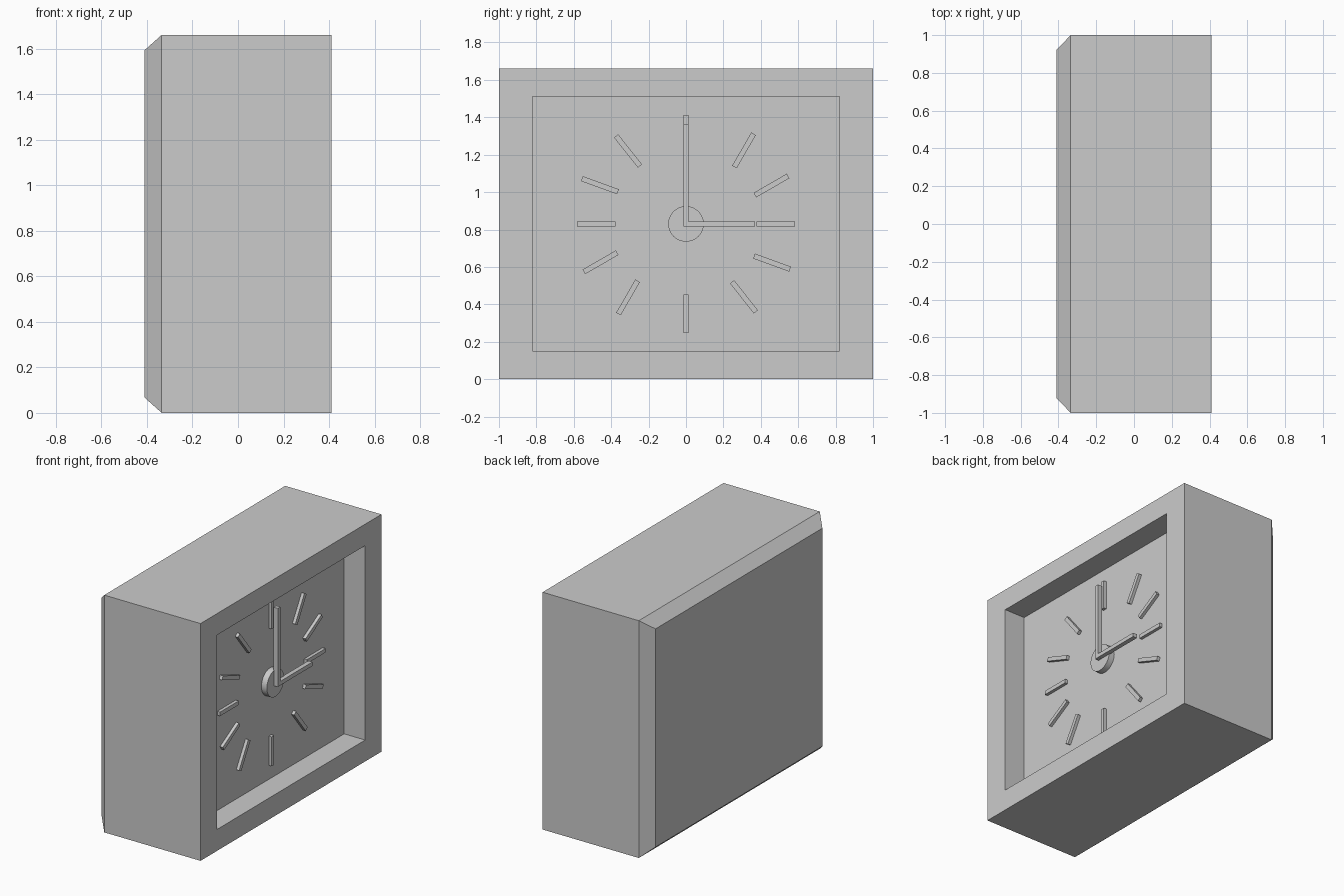
import bpy, bmesh
from math import radians, cos, sin, pi
from mathutils import Matrix

if "Cube" in bpy.data.objects:
    bpy.data.objects.remove(bpy.data.objects["Cube"])

CZ = 0.83        # height of the dial centre
FLOOR = 0.248    # x of the recessed dial face


def finish(bm, name):
    bmesh.ops.recalc_face_normals(bm, faces=bm.faces)
    mesh = bpy.data.meshes.new(name)
    bm.to_mesh(mesh)
    bm.free()
    ob = bpy.data.objects.new(name, mesh)
    bpy.context.collection.objects.link(ob)
    return ob


def bar(name, x0, x1, y, z, length, width, angle=0):
    """Box lying on the dial, its length turned by angle in the YZ plane."""
    bm = bmesh.new()
    bmesh.ops.create_cube(bm, size=1)
    bm.transform(Matrix.Translation(((x0 + x1) / 2, y, z))
                 @ Matrix.Rotation(radians(angle), 4, 'X')
                 @ Matrix.Diagonal((x1 - x0, length, width, 1)))
    return finish(bm, name)


# Case: rectangular rings (x, half width, half height) from back to dial floor
rings = [(-0.41, 0.922, 0.763), (-0.335, 1.0, 0.83), (0.41, 1.0, 0.83),
         (0.41, 0.82, 0.68), (FLOOR, 0.82, 0.68)]
bm = bmesh.new()
loops = [[bm.verts.new((x, sy * hy, CZ + sz * hz))
          for sy, sz in ((-1, -1), (1, -1), (1, 1), (-1, 1))]
         for x, hy, hz in rings]
for a, b in zip(loops, loops[1:]):
    for i in range(4):
        j = (i + 1) % 4
        bm.faces.new((a[i], a[j], b[j], b[i]))
bm.faces.new(loops[0])
bm.faces.new(loops[-1])
finish(bm, "clock_case")

# Hour marks: straight ones, then slanted ones paired by half-turn symmetry
marks = [(0.48, 0, 0), (0, 0.48, 90), (0.31, 0.393, 60), (0.457, 0.205, 30),
         (-0.31, 0.39, -51.5), (-0.46, 0.207, -20)]
for n, (y, z, ang) in enumerate(marks):
    for side, s in (("a", 1), ("b", -1)):
        bar(f"hour_mark_{n}{side}", FLOOR - 0.008, 0.27,
            s * y, CZ + s * z, 0.205, 0.028, ang)

# Hub
bm = bmesh.new()
bmesh.ops.create_cone(bm, cap_ends=True, segments=48,
                      radius1=0.095, radius2=0.095, depth=0.05)
bm.transform(Matrix.Translation((0.265, 0, CZ)) @ Matrix.Rotation(pi / 2, 4, 'Y'))
hub = finish(bm, "hub")
bpy.context.view_layer.objects.active = hub
hub.select_set(True)
bpy.ops.object.shade_smooth_by_angle()

# Hands
bar("minute_hand", 0.286, 0.318, 0, 1.09, 0.55, 0.028, 90)
bar("hour_hand", 0.286, 0.318, 0.192, CZ, 0.356, 0.028)
